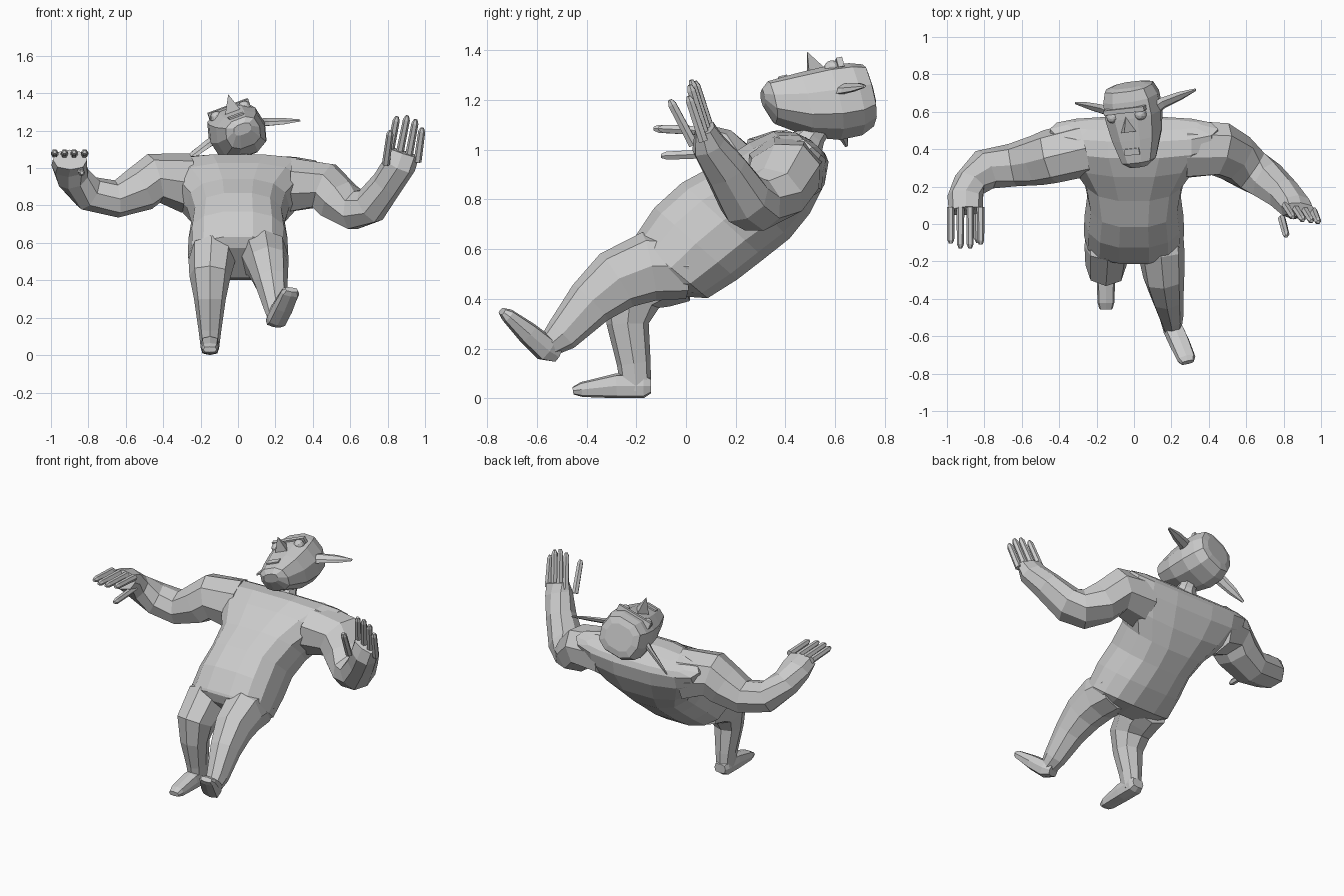
import bpy, bmesh
from math import sin, cos, tau
from mathutils import Vector, Matrix


def finish(name, bm, matrix=None):
    bmesh.ops.recalc_face_normals(bm, faces=bm.faces)
    if matrix:
        bm.transform(matrix)
    me = bpy.data.meshes.new(name)
    bm.to_mesh(me)
    bm.free()
    ob = bpy.data.objects.new(name, me)
    bpy.context.collection.objects.link(ob)
    return ob


def loft(name, sections, sides=8, power=1.0, matrix=None):
    """Skin rings given as (centre, half axis u, half axis v)."""
    def sp(t):
        return abs(t) ** power * (1 if t >= 0 else -1)
    bm = bmesh.new()
    rings = []
    for c, u, v in sections:
        c, u, v = Vector(c), Vector(u), Vector(v)
        rings.append([bm.verts.new(c + u * sp(cos(tau * i / sides)) + v * sp(sin(tau * i / sides)))
                      for i in range(sides)])
    for a, b in zip(rings, rings[1:]):
        for i in range(sides):
            j = (i + 1) % sides
            bm.faces.new((a[i], a[j], b[j], b[i]))
    bm.faces.new(rings[0])
    bm.faces.new(rings[-1])
    return finish(name, bm, matrix)


def tube(name, path, ref, sides=8, power=1.0, matrix=None):
    """Limb along path of (x, y, z, radius across, radius along ref)."""
    pts = [Vector(p[:3]) for p in path]
    secs = []
    for i, p in enumerate(path):
        t = Vector()
        if i:
            t += (pts[i] - pts[i - 1]).normalized()
        if i < len(pts) - 1:
            t += (pts[i + 1] - pts[i]).normalized()
        t.normalize()
        r = Vector(ref)
        r = (r - t * r.dot(t)).normalized()
        secs.append((pts[i], t.cross(r) * p[3], r * p[4]))
    return loft(name, secs, sides, power, matrix)


def finger(name, base, tip, ref, r=0.021):
    b, t = Vector(base), Vector(tip)
    m = b.lerp(t, 0.9)
    tube(name, [(*b, r, r), (*m, r * .9, r * .9), (*t, r * .45, r * .45)], ref, 6)


# Torso, leaning back: front y, front z, back y, back z, half width
torso = [(-.20, .575, -.06, .41, .20), (-.215, .635, .02, .405, .25), (-.21, .65, .09, .40, .268),
         (-.13, .77, .21, .475, .265), (-.02, .87, .32, .56, .25),
         (.12, .945, .42, .64, .275), (.25, 1.03, .50, .74, .37),
         (.35, 1.075, .56, .86, .45), (.44, 1.07, .575, .95, .45),
         (.50, 1.04, .56, .985, .36)]
loft("torso", [((0, (a + c) / 2, (b + d) / 2), (w, 0, 0), (0, (a - c) / 2, (b - d) / 2))
               for a, b, c, d, w in torso], 14, .8)
tube("neck", [(0, .46, .99, .09, .09), (.01, .51, 1.06, .055, .055), (.01, .55, 1.12, .05, .05)], (1, 0, 0))

# Standing leg and foot
tube("standing_leg", [(-.13, .0, .52, .13, .125), (-.14, -.13, .505, .15, .125), (-.15, -.22, .42, .125, .11),
                      (-.15, -.235, .30, .085, .085), (-.15, -.21, .14, .068, .062), (-.15, -.20, .03, .06, .048)],
     (1, 0, 0), 8, .85)
tube("standing_foot", [(-.15, -.14, .05, .03, .04), (-.15, -.17, .05, .05, .05), (-.15, -.28, .05, .05, .05),
                       (-.15, -.42, .035, .03, .045), (-.15, -.455, .03, .015, .035)], (1, 0, 0), 8, .6)

# Raised leg and foot
tube("raised_leg", [(.13, .0, .53, .13, .13), (.145, -.15, .53, .14, .125), (.16, -.28, .475, .125, .11),
                    (.178, -.385, .385, .1, .088), (.20, -.50, .255, .072, .064), (.205, -.56, .205, .045, .05)],
     (1, 0, 0), 8, .85)
tube("raised_foot", [(.19, -.525, .175, .03, .045), (.21, -.565, .20, .052, .055), (.245, -.64, .265, .045, .055),
                     (.28, -.72, .335, .028, .05), (.287, -.74, .35, .015, .035)], (1, .3, -.2), 8, .6)

# Arms with palms
tube("right_arm", [(-.28, .40, .92, .15, .16), (-.45, .36, .945, .145, .135), (-.52, .34, .89, .135, .125),
                   (-.65, .315, .835, .115, .10), (-.80, .29, .865, .11, .095), (-.88, .21, .95, .09, .08),
                   (-.903, .14, 1.015, .095, .075), (-.898, .07, 1.045, .092, .058)], (0, 0, 1), 8, .85)
tube("left_arm", [(.28, .40, .91, .15, .16), (.46, .40, .905, .13, .15), (.54, .355, .825, .12, .135),
                  (.63, .285, .775, .105, .12), (.71, .235, .80, .10, .11), (.80, .16, .92, .085, .09),
                  (.865, .09, 1.02, .088, .07), (.885, .075, 1.085, .088, .04)], (.2, 1, .3), 8, .85)

# Fingers and thumbs
for i, (x, y) in enumerate([(-.98, -.105), (-.928, -.13), (-.876, -.13), (-.82, -.11)]):
    finger(f"right_finger_{i+1}", (x, .09, 1.075), (x, y, 1.085), (0, 0, 1))
finger("right_thumb", (-.84, .12, .985), (-.835, -.10, .975), (0, 0, 1))
tips = [(.85, .035, 1.275), (.905, .02, 1.28), (.95, .015, 1.26), (.985, .01, 1.215)]
for i, t in enumerate(tips):
    finger(f"left_finger_{i+1}", (.81 + .05 * i, .10 - .01 * i, 1.07 - .012 * i), t, (0, 1, 0))
finger("left_thumb", (.79, .03, 1.02), (.815, -.065, 1.20), (0, 1, 0))

# Head frame: x = ear axis, y = crown, z = face direction
X = Vector((.93, .105, .345)).normalized()
Y = Vector((-.18, .96, .2))
Y = (Y - X * Y.dot(X)).normalized()
Z = X.cross(Y)
H = Matrix((X, Y, Z)).transposed().to_4x4()
H.translation = (0, .55, 1.2)

skull = [(-.235, .05, .03, .09), (-.205, .095, -.05, .115), (-.08, .135, -.13, .12),
         (.04, .155, -.165, .122), (.13, .15, -.165, .115), (.185, .13, -.14, .10), (.195, .09, -.10, .06)]
loft("head", [((0, y, (a + b) / 2), (w, 0, 0), (0, 0, (b - a) / 2)) for y, w, a, b in skull], 10, .75, H)

# Nose wedge
bm = bmesh.new()
pts = [(0, .06, .105), (-.05, -.035, .10), (.05, -.035, .10), (.012, -.012, .21)]
bmesh.ops.convex_hull(bm, input=[bm.verts.new(p) for p in pts])
finish("nose", bm, H)


def block(name, centre, size):
    bm = bmesh.new()
    bmesh.ops.create_cube(bm, size=1, matrix=Matrix.Translation(centre) @ Matrix.Diagonal((*size, 1)))
    finish(name, bm, H)


block("brow", (0, .088, .105), (.23, .025, .04))
block("mouth", (0, -.14, .112), (.085, .035, .02))

# Eyes and pointed ears
for s, side in ((-1, "right"), (1, "left")):
    bm = bmesh.new()
    bmesh.ops.create_uvsphere(bm, u_segments=10, v_segments=6, radius=.034,
                              matrix=Matrix.Translation((s * .08, .055, .095)))
    finish(side + "_eye", bm, H)
    tube(side + "_ear", [(s * .12, .05, -.01, .035, .018), (s * .17, .075, -.03, .035, .016),
                         (s * .26, .095, -.063, .028, .012), (s * .345, .113, -.095, .008, .005)],
         (0, -.5, 1), 6, 1, H)
